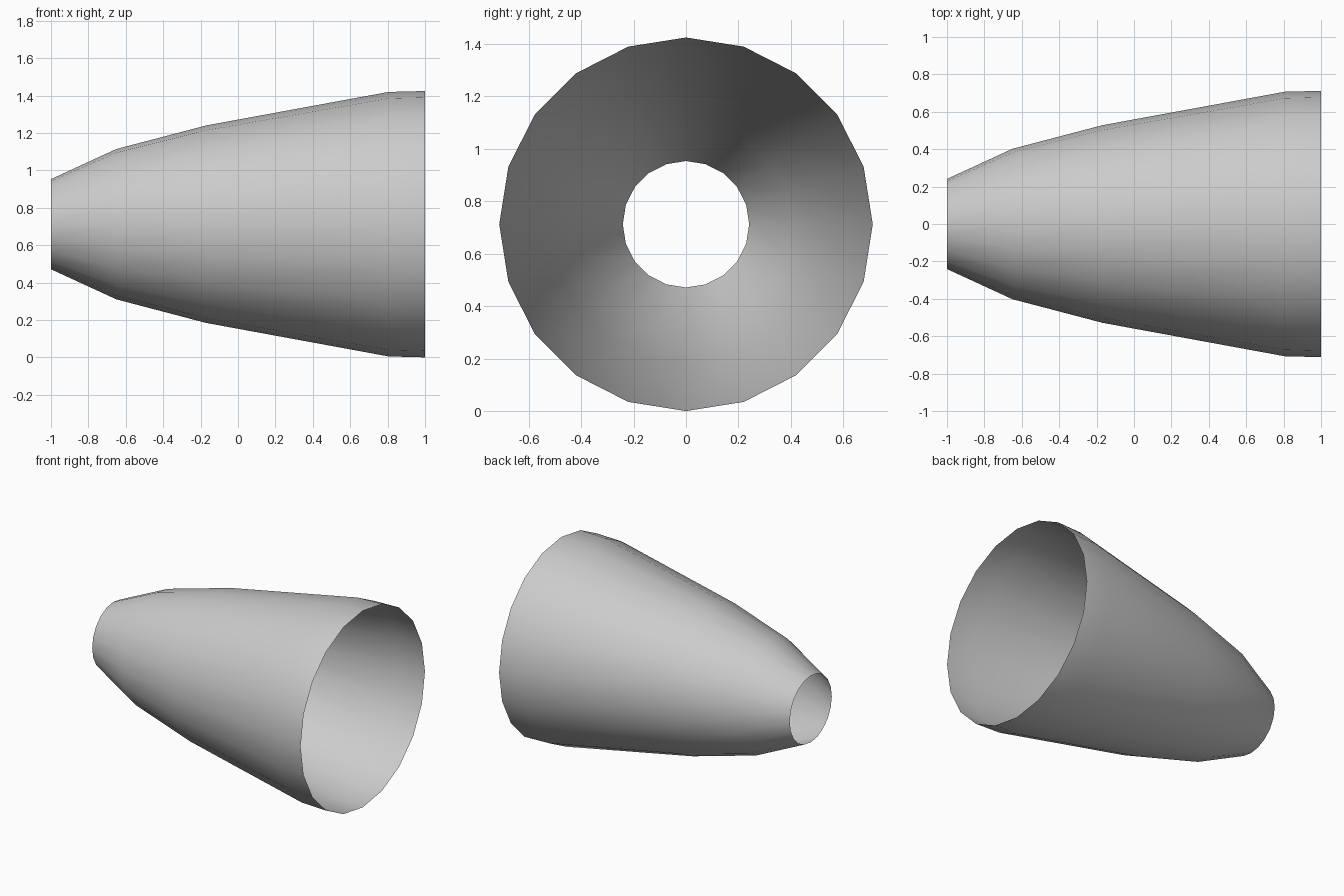
import bpy, bmesh
from math import sin, cos, tau

if "Cube" in bpy.data.objects:
    bpy.data.objects.remove(bpy.data.objects["Cube"])

SIDES = 20
CENTRE_Z = 0.712
# (x, radius) from the narrow end to the wide rim
PROFILE = [(-1, 0.241), (-0.65, 0.402), (-0.17, 0.528), (0.805, 0.707), (1, 0.712)]

# open tapered shell, revolved about the x axis
bm = bmesh.new()
rings = [[bm.verts.new((x, r * sin(tau * i / SIDES), CENTRE_Z + r * cos(tau * i / SIDES)))
          for i in range(SIDES)] for x, r in PROFILE]
for a, b in zip(rings, rings[1:]):
    for i in range(SIDES):
        j = (i + 1) % SIDES
        bm.faces.new((a[i], a[j], b[j], b[i])).smooth = True

# make the normals point away from the axis
bm.normal_update()
face = bm.faces[:][0]
out = face.calc_center_median()
if face.normal.y * out.y + face.normal.z * (out.z - CENTRE_Z) < 0:
    bmesh.ops.reverse_faces(bm, faces=bm.faces[:])

mesh = bpy.data.meshes.new("tapered_shell")
bm.to_mesh(mesh)
bm.free()
bpy.context.collection.objects.link(bpy.data.objects.new("tapered_shell", mesh))
